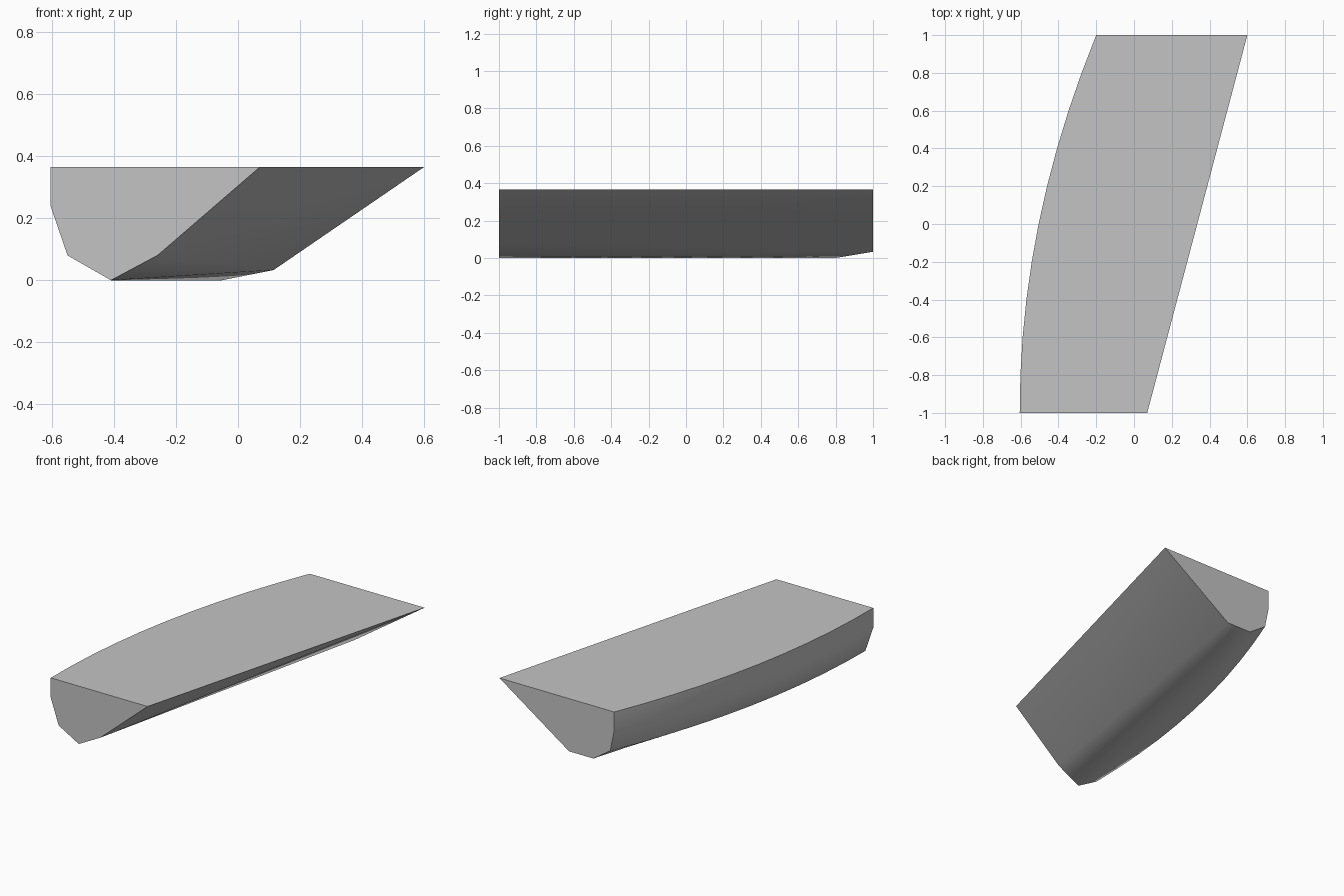
import bpy
import bmesh
import math

cube = bpy.data.objects.get("Cube")
if cube:
    bpy.data.objects.remove(cube)

STEPS = 10
KEEL_BREAK = 0.8


def mix(a, b, t):
    return a + (b - a) * t


def side_point(start, end, t):
    """Point on the bulging flank; start and end are (x, z) pairs."""
    bulge = 0.41 * t * (1 - t)
    return (mix(start[0], end[0], t) - bulge, 2 * t - 1, mix(start[1], end[1], t))


def keel_point(t):
    """Point on the straight keel, which kicks up at the back end."""
    y = 2 * t - 1
    if t == 1:
        return (-0.055, 1, 0.033)
    return (mix(-0.41, -0.052, (y + 1) / (KEEL_BREAK + 1)), y, 0)


bm = bmesh.new()
ts = [i / STEPS for i in range(STEPS + 1)]

# Curved flank: top rim, upper flank, lower flank, keel
ends = [((-0.605, 0.365), (-0.2, 0.365)),
        ((-0.605, 0.24), (-0.2, 0.25)),
        ((-0.55, 0.08), (-0.172, 0.113))]
rows = [[bm.verts.new(side_point(a, b, t)) for t in ts] for a, b in ends]
rows.append([bm.verts.new(keel_point(t)) for t in ts])
for upper, lower in zip(rows, rows[1:]):
    for i in range(STEPS):
        bm.faces.new((upper[i], lower[i], lower[i + 1], upper[i + 1]))

# Straight flank
front_low = bm.verts.new((-0.26, -1, 0.08))
front_top = bm.verts.new((0.07, -1, 0.365))
back_low = bm.verts.new((0.115, 1, 0.033))
back_top = bm.verts.new((0.6, 1, 0.365))
bm.faces.new((front_low, front_top, back_top, back_low))

# Underside
keel = rows[-1]
bm.faces.new((keel[0], front_low, back_low))
for i in range(STEPS):
    bm.faces.new((keel[i], back_low, keel[i + 1]))

# Flat deck and end caps
bm.faces.new(rows[0] + [back_top, front_top])
bm.faces.new([r[0] for r in rows] + [front_low, front_top])
bm.faces.new([r[-1] for r in rows] + [back_low, back_top])
bmesh.ops.recalc_face_normals(bm, faces=bm.faces[:])

mesh = bpy.data.meshes.new("curved_block")
bm.to_mesh(mesh)
bm.free()
block = bpy.data.objects.new("curved_block", mesh)
bpy.context.collection.objects.link(block)

# Plain grey surface
grey = bpy.data.materials.new("light_grey")
grey.use_nodes = True
colour = (0.55, 0.55, 0.55, 1)
grey.diffuse_color = colour
grey.node_tree.nodes["Principled BSDF"].inputs["Base Color"].default_value = colour
mesh.materials.append(grey)

# Smooth flanks with crisp deck and end edges
bpy.ops.object.select_all(action="DESELECT")
block.select_set(True)
bpy.context.view_layer.objects.active = block
bpy.ops.object.shade_smooth_by_angle(angle=math.radians(60))
